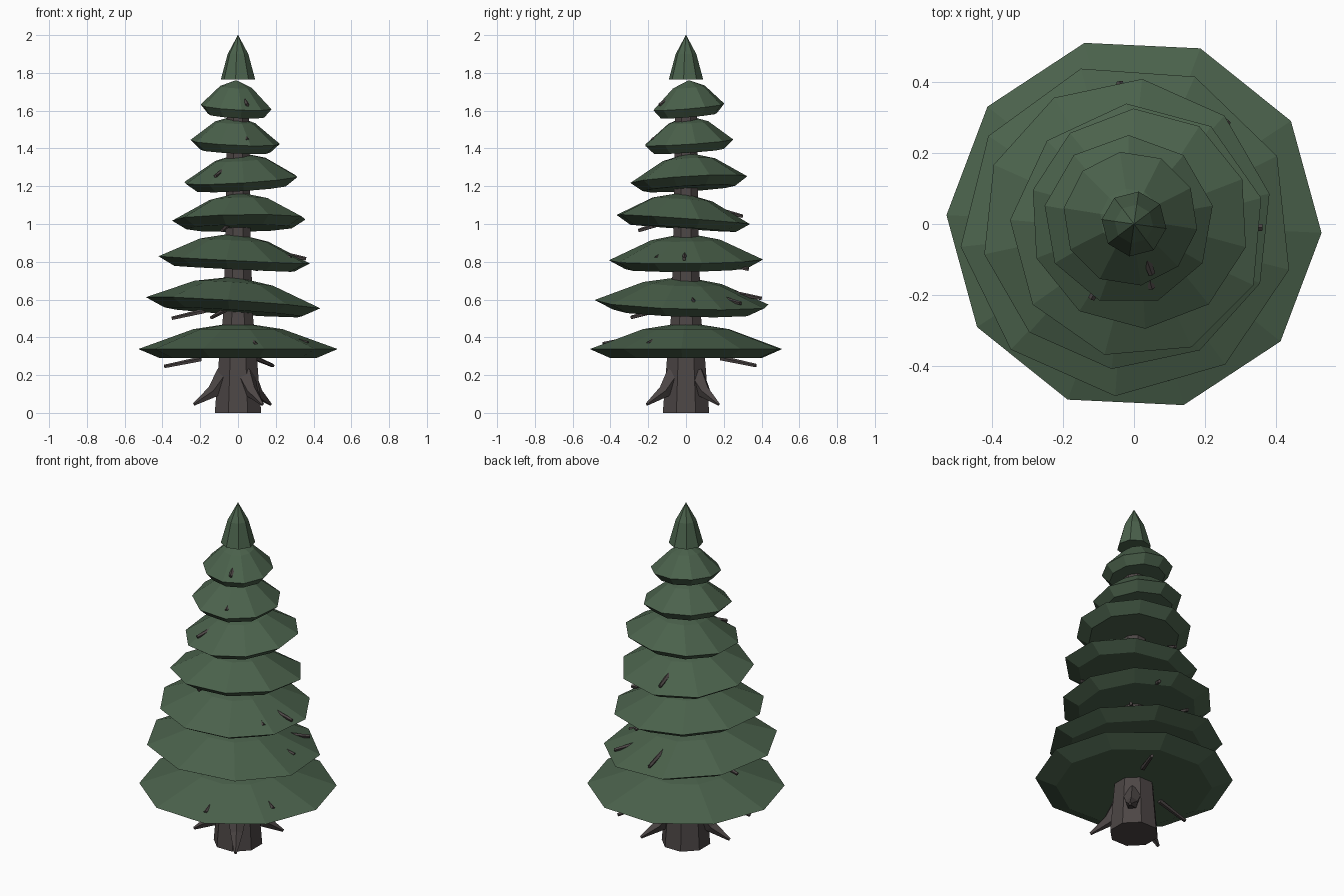
import bpy
import bmesh
from math import cos, sin, radians
from mathutils import Vector

cube = bpy.data.objects.get("Cube")
if cube:
    bpy.data.objects.remove(cube, do_unlink=True)


def make_material(name, color):
    material = bpy.data.materials.new(name)
    material.use_nodes = True
    material.diffuse_color = color
    shader = material.node_tree.nodes["Principled BSDF"]
    shader.inputs["Base Color"].default_value = color
    shader.inputs["Roughness"].default_value = 0.9
    return material


needles = make_material("needle_green", (0.07, 0.122, 0.072, 1))
bark = make_material("bark_brown", (0.073, 0.061, 0.06, 1))


def finish(name, bm, material):
    """Turn a bmesh into a flat shaded object with one material."""
    bmesh.ops.recalc_face_normals(bm, faces=bm.faces)
    mesh = bpy.data.meshes.new(name)
    bm.to_mesh(mesh)
    bm.free()
    mesh.materials.append(material)
    obj = bpy.data.objects.new(name, mesh)
    bpy.context.collection.objects.link(obj)
    return obj


def skin_rings(bm, rings):
    """Join rings of points with quads and cap both ends."""
    loops = [[bm.verts.new(point) for point in ring] for ring in rings]
    count = len(loops[0])
    for low, high in zip(loops, loops[1:]):
        for i in range(count):
            j = (i + 1) % count
            bm.faces.new((low[i], low[j], high[j], high[i]))
    bm.faces.new(loops[0][::-1])
    bm.faces.new(loops[-1])


def lathe(name, profile, sides, phase, material, center=(0, 0), tilt=(0, 0)):
    """Revolve (radius, height) pairs, leaning the result by the tilt slopes."""
    rings = []
    for radius, height in profile:
        ring = []
        for i in range(sides):
            angle = radians(phase + 360 * i / sides)
            dx, dy = radius * cos(angle), radius * sin(angle)
            lean = dx * tilt[0] + dy * tilt[1]
            ring.append((center[0] + dx, center[1] + dy, height + lean))
        rings.append(ring)
    bm = bmesh.new()
    skin_rings(bm, rings)
    return finish(name, bm, material)


def limb(name, path, radii, sides):
    """Sweep a tapering polygon along a path of points."""
    path = [Vector(point) for point in path]
    rings = []
    for i, point in enumerate(path):
        along = (path[min(i + 1, len(path) - 1)] - path[max(i - 1, 0)]).normalized()
        side = along.cross(Vector((0, 0, 1))).normalized()
        up = side.cross(along)
        ring = []
        for k in range(sides):
            angle = radians(90 + 360 * k / sides)
            ring.append(point + radii[i] * (side * cos(angle) + up * sin(angle)))
        rings.append(ring)
    bm = bmesh.new()
    skin_rings(bm, rings)
    return finish(name, bm, bark)


# Trunk, flared at the ground
trunk_profile = [(0.133, 0), (0.108, 0.3), (0.085, 0.52), (0.07, 1), (0.06, 1.7)]
lathe("trunk", trunk_profile, 8, 22.5, bark)

# Roots curving out from the trunk
for number, angle in enumerate((-58, 45, 198), 1):
    direction = Vector((cos(radians(angle)), sin(radians(angle)), 0))
    path = [direction * reach + Vector((0, 0, height))
            for reach, height in ((0.07, 0.2), (0.14, 0.11), (0.245, 0.045))]
    limb(f"root_{number}", path, (0.055, 0.035, 0.008), 5)

# Foliage tiers: rim radius, rim height, sides, phase, center, tilt
tiers = [
    (0.528, 0.338, 10, -2.7, (0, 0), (0, 0)),
    (0.47, 0.58, 9, 106, (-0.02, -0.015), (-0.066, -0.033)),
    (0.41, 0.81, 10, 12, (-0.02, 0), (-0.05, 0.01)),
    (0.36, 1.025, 9, 95, (0.01, -0.02), (0.015, -0.07)),
    (0.31, 1.235, 10, 21, (0.015, 0.015), (0.06, 0.06)),
    (0.24, 1.432, 9, 50, (-0.015, 0.01), (-0.045, 0.065)),
    (0.19, 1.62, 10, -9, (-0.01, 0.015), (-0.055, 0.085)),
]
for number, (radius, height, sides, phase, center, tilt) in enumerate(tiers, 1):
    profile = [
        (radius * 0.79, height - 0.047),
        (radius, height),
        (radius * 0.45, height + 0.105),
        (radius * 0.02, height + 0.14),
    ]
    lathe(f"foliage_tier_{number}", profile, sides, phase, needles, center, tilt)

# Pointed crown
lathe("crown", [(0.092, 1.765), (0.055, 1.9), (0.001, 2)], 8, 82, needles)

# Bare branch stubs, given by their tips
tips = [
    (-0.39, -0.04, 0.245), (0.185, 0.37, 0.25),
    (0.095, -0.44, 0.365), (0.37, -0.2, 0.37),
    (-0.35, 0.02, 0.5), (-0.14, -0.29, 0.505),
    (-0.04, 0.4, 0.605), (0.265, 0.29, 0.58), (0.34, 0.04, 0.59),
    (0.36, -0.01, 0.815), (0.28, -0.16, 0.82), (0.1, 0.33, 0.76),
    (-0.04, 0.3, 1.04), (-0.085, -0.25, 0.965),
    (-0.12, -0.21, 1.255), (0.05, -0.18, 1.445), (0.05, -0.14, 1.63),
]
for number, tip in enumerate(tips, 1):
    x, y, z = tip
    base = (x * 0.5, y * 0.5, z + 0.04)
    limb(f"branch_{number}", [base, tip], (0.014, 0.01), 5)
